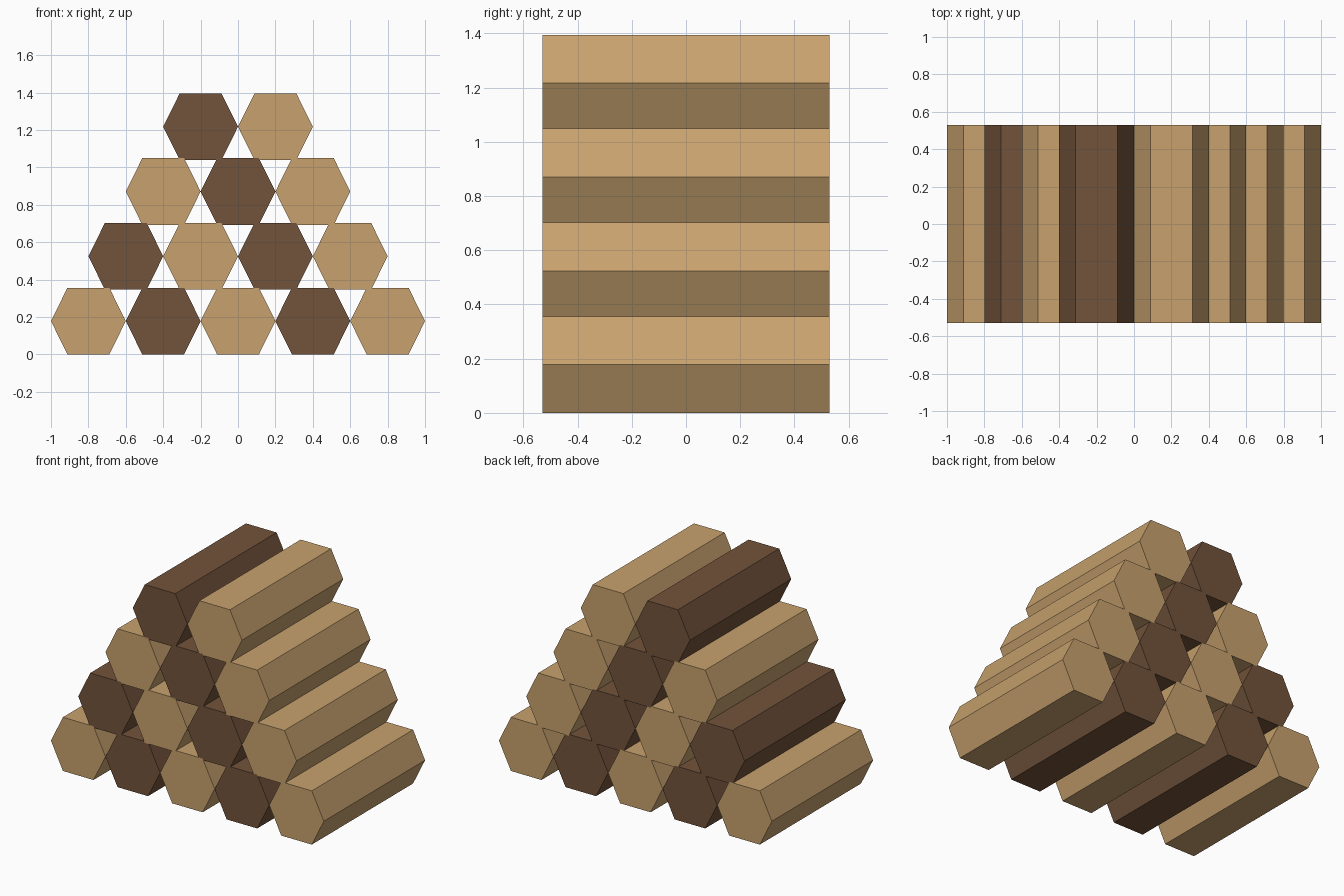
import bpy, bmesh

if "Cube" in bpy.data.objects:
    bpy.data.objects.remove(bpy.data.objects["Cube"])


def material(name, rgb):
    """Flat material from an sRGB colour in 0-255."""
    m = bpy.data.materials.new(name)
    m.diffuse_color = [((c / 255 + 0.055) / 1.055) ** 2.4 for c in rgb] + [1]
    m.use_nodes = True
    m.node_tree.nodes["Principled BSDF"].inputs["Base Color"].default_value = m.diffuse_color
    return m


tan = material("tan wood", (200, 162, 110))
brown = material("dark brown wood", (114, 83, 59))

HALF_W, HALF_H, HALF_FLAT, HALF_LEN = 0.2, 0.178, 0.112, 0.53
PITCH, ROW_RISE = 0.4, 0.3464


def log(name, x, z, mat):
    """Six-sided log lying along y."""
    profile = [(HALF_W, 0), (HALF_FLAT, HALF_H), (-HALF_FLAT, HALF_H),
               (-HALF_W, 0), (-HALF_FLAT, -HALF_H), (HALF_FLAT, -HALF_H)]
    bm = bmesh.new()
    cap = bm.faces.new([bm.verts.new((px, -HALF_LEN, pz)) for px, pz in profile])
    ext = bmesh.ops.extrude_face_region(bm, geom=[cap], use_keep_orig=True)
    moved = [g for g in ext["geom"] if isinstance(g, bmesh.types.BMVert)]
    bmesh.ops.translate(bm, verts=moved, vec=(0, 2 * HALF_LEN, 0))
    bmesh.ops.recalc_face_normals(bm, faces=bm.faces)
    mesh = bpy.data.meshes.new(name)
    bm.to_mesh(mesh)
    bm.free()
    mesh.materials.append(mat)
    obj = bpy.data.objects.new(name, mesh)
    obj.location = (x, 0, z)
    bpy.context.collection.objects.link(obj)


# Stack of 5, 4, 3 and 2 logs; colours alternate along and between rows
for row in range(4):
    count = 5 - row
    for i in range(count):
        log(f"log_row{row + 1}_{i + 1}", (i - (count - 1) / 2) * PITCH,
            HALF_H + row * ROW_RISE, brown if (row + i) % 2 else tan)
